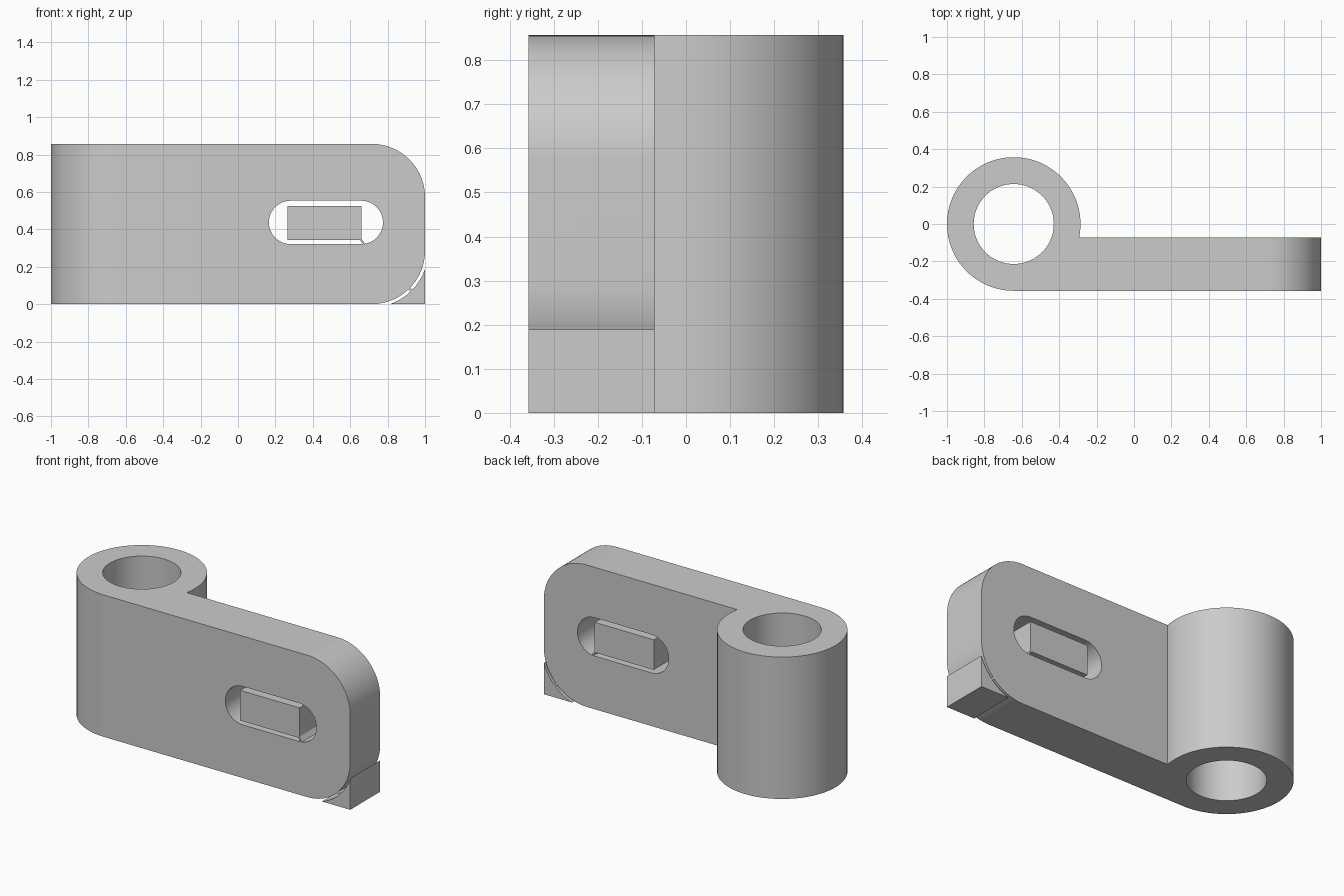
import bpy
import bmesh
import math
from math import pi

cube = bpy.data.objects.get("Cube")
if cube:
    bpy.data.objects.remove(cube, do_unlink=True)

grey = bpy.data.materials.new("plain grey")
grey.use_nodes = True
COLOUR = (0.6, 0.6, 0.6, 1)
grey.diffuse_color = COLOUR
grey.node_tree.nodes["Principled BSDF"].inputs["Base Color"].default_value = COLOUR

HEIGHT = 0.857
RING_X, RING_R, HOLE_R = -0.643, 0.357, 0.214
FRONT, BACK = -0.357, -0.071
CORNER_R = 0.286
CORNER_X = 1 - CORNER_R
SLOT_R, SLOT_Z = 0.116, 0.437


def arc(cx, cy, r, start, end, steps=24):
    return [(cx + r * math.cos(start + (end - start) * i / steps),
             cy + r * math.sin(start + (end - start) * i / steps))
            for i in range(steps + 1)]


def rect(x0, x1, z0, z1):
    return [(x0, z0), (x1, z0), (x1, z1), (x0, z1)]


def prism(name, outline, lo, hi, upright=False):
    """Extrude an outline along z (upright) or along y."""
    bm = bmesh.new()
    place = (lambda p: (p[0], p[1], lo)) if upright else (lambda p: (p[0], lo, p[1]))
    face = bm.faces.new([bm.verts.new(place(p)) for p in outline])
    ext = bmesh.ops.extrude_face_region(bm, geom=[face])
    shift = (0, 0, hi - lo) if upright else (0, hi - lo, 0)
    bmesh.ops.translate(bm, vec=shift,
                        verts=[v for v in ext["geom"] if isinstance(v, bmesh.types.BMVert)])
    bmesh.ops.recalc_face_normals(bm, faces=bm.faces)
    mesh = bpy.data.meshes.new(name)
    bm.to_mesh(mesh)
    bm.free()
    mesh.materials.append(grey)
    obj = bpy.data.objects.new(name, mesh)
    bpy.context.collection.objects.link(obj)
    return obj


def activate(obj):
    bpy.ops.object.select_all(action='DESELECT')
    obj.select_set(True)
    bpy.context.view_layer.objects.active = obj


def boolean(obj, tool, operation):
    mod = obj.modifiers.new(operation, 'BOOLEAN')
    mod.object, mod.operation, mod.solver = tool, operation, 'EXACT'
    activate(obj)
    bpy.ops.object.modifier_apply(modifier=mod.name)
    bpy.data.objects.remove(tool, do_unlink=True)


def smooth(obj):
    activate(obj)
    bpy.ops.object.shade_smooth_by_angle(angle=math.radians(30))


# Hinge body: round barrel running tangentially into a flat plate
meet = math.asin(BACK / RING_R)
profile = arc(RING_X, 0, RING_R, meet, 1.5 * pi, 72) + [(1, FRONT), (1, BACK)]
body = prism("hinge_body", profile, 0, HEIGHT, upright=True)

# Rounded free end of the plate
rounded = ([(-1.2, HEIGHT + 0.1), (-1.2, -0.1), (0, -0.1), (0, 0)]
           + arc(CORNER_X, CORNER_R, CORNER_R, -pi / 2, 0)
           + arc(CORNER_X, HEIGHT - CORNER_R, CORNER_R, 0, pi / 2)
           + [(0, HEIGHT), (0, HEIGHT + 0.1)])
boolean(body, prism("end_shape", rounded, -0.6, 0.6), 'INTERSECT')

# Pin hole and slot
hole = arc(RING_X, 0, HOLE_R, 0, 2 * pi, 72)[:-1]
boolean(body, prism("pin_hole", hole, -0.1, HEIGHT + 0.1, upright=True), 'DIFFERENCE')
slot = (arc(0.659, SLOT_Z, SLOT_R, -pi / 2, pi / 2)
        + arc(0.281, SLOT_Z, SLOT_R, pi / 2, 1.5 * pi))
boolean(body, prism("slot_shape", slot, FRONT - 0.1, BACK + 0.1), 'DIFFERENCE')
smooth(body)

# Loose block inside the slot, with its small break-off tab
prism("slot_block", rect(0.265, 0.66, 0.343, 0.525), FRONT, BACK)
prism("slot_tab", [(0.653, 0.343), (0.668, 0.322), (0.678, 0.324), (0.66, 0.35)],
      FRONT, BACK)

# Corner support under the rounded end, with its break-off tab
GAP_R = 0.302
reach = math.acos(CORNER_R / GAP_R)
support = [(1, 0)] + arc(CORNER_X, CORNER_R, GAP_R, -reach, reach - pi / 2)
smooth(prism("corner_support", support, FRONT, BACK))
mid = -pi / 4
tab = (arc(CORNER_X, CORNER_R, CORNER_R - 0.001, mid - 0.025, mid + 0.025, 1)
       + arc(CORNER_X, CORNER_R, GAP_R + 0.001, mid + 0.025, mid - 0.025, 1))
prism("corner_tab", tab, FRONT, BACK)
